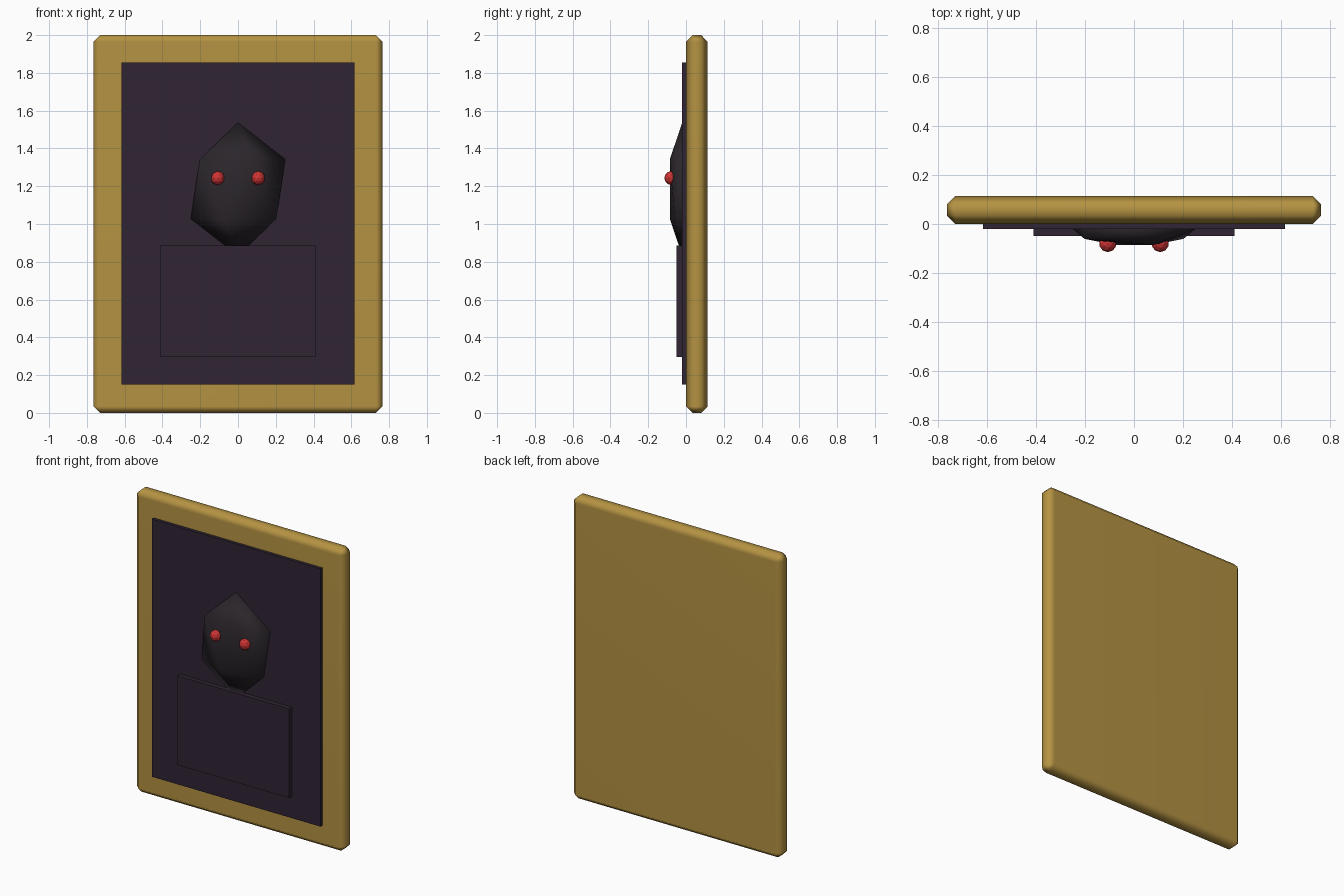
import bpy

if "Cube" in bpy.data.objects:
    bpy.data.objects.remove(bpy.data.objects["Cube"])

def material(name, rgb):
    m = bpy.data.materials.new(name)
    m.diffuse_color = (*rgb, 1)
    m.use_nodes = True
    m.node_tree.nodes["Principled BSDF"].inputs["Base Color"].default_value = m.diffuse_color
    return m

GOLD = material("antique gold", (0.46, 0.29, 0.055))
PLUM = material("dark plum", (0.029, 0.018, 0.034))
SOOT = material("soot black", (0.024, 0.019, 0.024))
RED = material("eye red", (0.62, 0.035, 0.035))

def box(name, half_x, y0, y1, z0, z1, mat):
    bpy.ops.mesh.primitive_cube_add(size=1, location=(0, (y0 + y1) / 2, (z0 + z1) / 2))
    ob = bpy.context.object
    ob.name = name
    ob.scale = (2 * half_x, y1 - y0, z1 - z0)
    bpy.ops.object.transform_apply(location=False, rotation=False, scale=True)
    ob.data.materials.append(mat)
    return ob

def ball(name, loc, scale, subdivisions, mat):
    bpy.ops.mesh.primitive_ico_sphere_add(subdivisions=subdivisions, radius=1, location=loc)
    ob = bpy.context.object
    ob.name = name
    ob.scale = scale
    bpy.ops.object.transform_apply(location=False, rotation=False, scale=True)
    ob.data.materials.append(mat)
    return ob

# Chamfered picture frame slab
frame = box("frame", 0.765, 0.0, 0.115, 0.0, 2.0, GOLD)
bevel = frame.modifiers.new("chamfer", 'BEVEL')
bevel.width = 0.035
bevel.segments = 1
bpy.ops.object.shade_smooth()
frame.modifiers.new("flat fronts", 'WEIGHTED_NORMAL')

# Dark canvas and the raised shoulders of the portrait
box("canvas", 0.617, -0.02, 0.01, 0.15, 1.855, PLUM)
box("shoulders", 0.41, -0.05, -0.01, 0.295, 0.885, PLUM)

# Flattened faceted head
ball("head", (0, -0.02, 1.185), (0.28, 0.077, 0.352), 1, SOOT)
bpy.ops.object.shade_smooth()

# Glowing eyes
for side, x in (("left", -0.107), ("right", 0.107)):
    ball(side + "_eye", (x, -0.079, 1.243), (0.036, 0.036, 0.037), 2, RED)
